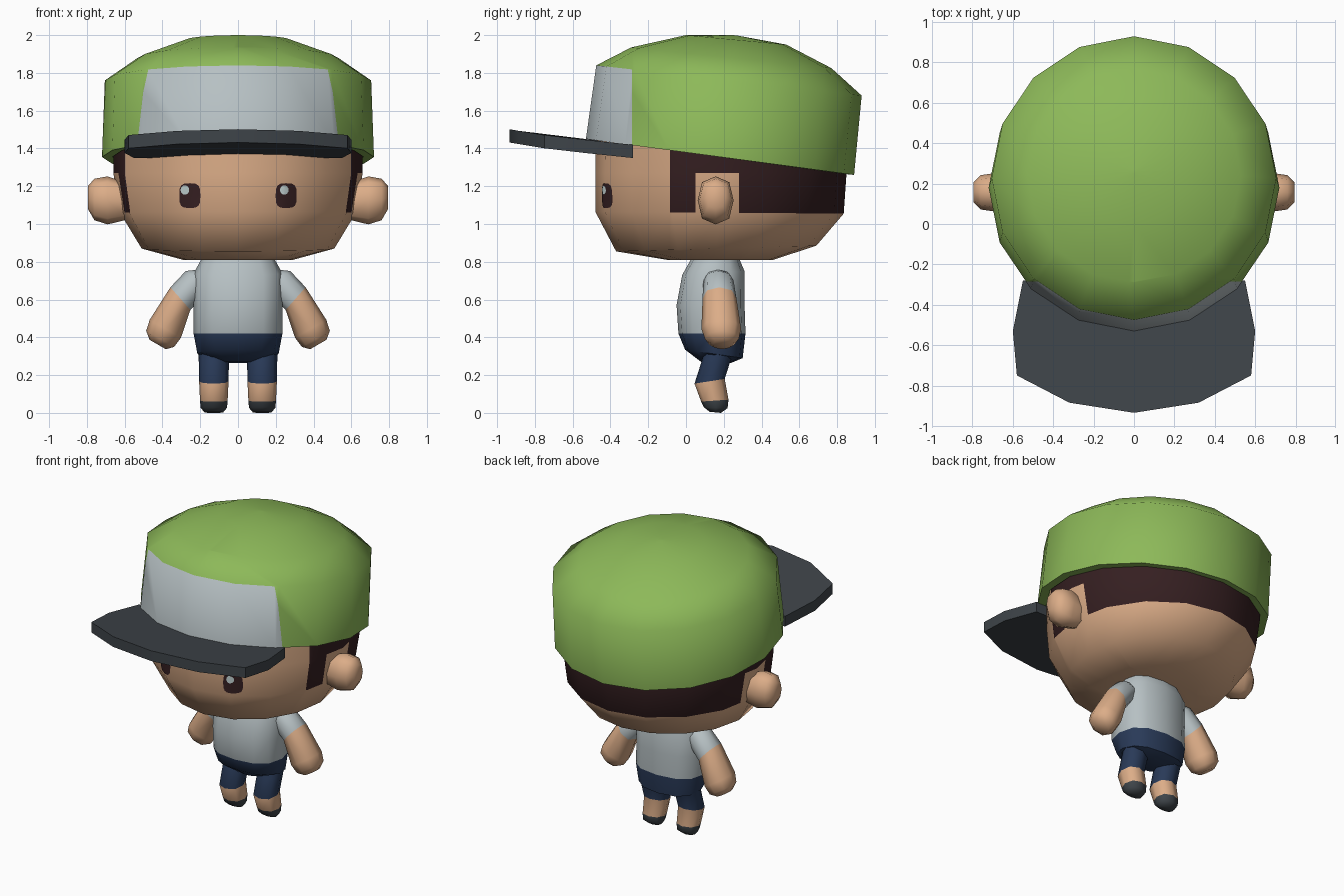
import bpy, bmesh, math
from mathutils import Vector
from mathutils.bvhtree import BVHTree

if "Cube" in bpy.data.objects:
    bpy.data.objects.remove(bpy.data.objects["Cube"])


def colour(name, hexcode):
    """Material from an sRGB hex colour, stored as linear."""
    m = bpy.data.materials.new(name)
    lin = []
    for i in (0, 2, 4):
        c = int(hexcode[i:i + 2], 16) / 255
        lin.append(c / 12.92 if c <= 0.04045 else ((c + 0.055) / 1.055) ** 2.4)
    m.diffuse_color = (*lin, 1)
    m.use_nodes = True
    m.node_tree.nodes["Principled BSDF"].inputs["Base Color"].default_value = m.diffuse_color
    return m


SKIN = colour("skin", "DCAD88")
HAIR = colour("dark brown hair", "351F21")
GREEN = colour("green cloth", "8DB959")
GREY = colour("pale grey cloth", "B6C0C3")
DARK = colour("charcoal", "3E4449")
NAVY = colour("navy cloth", "293A58")
GLINT = colour("eye glint", "C4D4D4")


def ring(c, u, v, n=16, p=1.0):
    """Super-ellipse ring; first point lies at c + v."""
    pts = []
    for k in range(n):
        a = 2 * math.pi * k / n
        s, t = math.sin(a), math.cos(a)
        s = math.copysign(abs(s) ** p, s)
        t = math.copysign(abs(t) ** p, t)
        pts.append(Vector(c) + Vector(u) * s + Vector(v) * t)
    return pts


def level(rx, front, back, n=16, p=1.0, x=0):
    """Ring spanning from front (y, z) to back (y, z)."""
    (y0, z0), (y1, z1) = front, back
    return ring((x, (y0 + y1) / 2, (z0 + z1) / 2), (rx, 0, 0),
                (0, (y0 - y1) / 2, (z0 - z1) / 2), n, p)


def finish(name, bm, mats, rule=None, cuts=(), angle=50):
    for co, no in cuts:
        bmesh.ops.bisect_plane(bm, geom=bm.verts[:] + bm.edges[:] + bm.faces[:],
                               dist=1e-5, plane_co=co, plane_no=no)
    if rule:
        for f in bm.faces:
            f.material_index = rule(f.calc_center_median())
    me = bpy.data.meshes.new(name)
    bm.to_mesh(me)
    bm.free()
    for m in mats:
        me.materials.append(m)
    for f in me.polygons:
        f.use_smooth = True
    me.set_sharp_from_angle(angle=math.radians(angle))
    ob = bpy.data.objects.new(name, me)
    bpy.context.collection.objects.link(ob)
    return ob


def loft(name, rings, mats, rule=None, cuts=(), angle=50, caps=(True, True)):
    bm = bmesh.new()
    vs = [[bm.verts.new(p) for p in r] for r in rings]
    n = len(rings[0])
    for a, b in zip(vs, vs[1:]):
        for k in range(n):
            bm.faces.new((a[k], a[(k + 1) % n], b[(k + 1) % n], b[k]))
    for cap, r in zip(caps, (vs[0], vs[-1])):
        if cap:
            bm.faces.new(r)
    bmesh.ops.recalc_face_normals(bm, faces=bm.faces[:])
    return finish(name, bm, mats, rule, cuts, angle)


# Head, with hair cut into the sides and back and a notch round each ear
def is_hair(c):
    notch = 0.05 < c.y < 0.28 and c.z < 1.27
    return int(c.z > 1.065 and c.y > -0.085 and not notch)


Z, Y = (0, 0, 1), (0, 1, 0)
head = loft("head", [
    level(0.29, (-0.10, 0.81), (0.46, 0.81)),
    level(0.51, (-0.37, 0.855), (0.69, 0.885)),
    level(0.625, (-0.48, 1.065), (0.835, 1.055)),
    level(0.66, (-0.48, 1.27), (0.85, 1.27)),
    level(0.66, (-0.475, 1.50), (0.85, 1.50))],
    [SKIN, HAIR], is_hair,
    [((0, 0, 1.27), Z), ((0, -0.085, 0), (0, 1, -0.1 * 0)),
     ((0, 0.05, 0), Y), ((0, 0.28, 0), Y)], angle=60)

# Eyes: thin plates laid on the face, each with a glint
probe = bmesh.new()
probe.from_mesh(head.data)
tree = BVHTree.FromBMesh(probe)


def face_plate(name, cx, cz, rx, rz, lift, mat, p):
    bm = bmesh.new()

    def put(x, z):
        hit = tree.ray_cast(Vector((x, -2, z)), Vector((0, 1, 0)))[0]
        return bm.verts.new((x, hit.y - lift, z))
    mid = put(cx, cz)
    rim = [put(q.x, q.z) for q in ring((cx, 0, cz), (rx, 0, 0), (0, 0, rz), 16, p)]
    for k in range(16):
        bm.faces.new((mid, rim[k - 1], rim[k]))
    bmesh.ops.recalc_face_normals(bm, faces=bm.faces[:])
    if sum(f.normal.y for f in bm.faces) > 0:
        bmesh.ops.reverse_faces(bm, faces=bm.faces[:])
    finish(name, bm, [mat])


for side, label in ((-1, "left"), (1, "right")):
    face_plate(label + "_eye", side * 0.255, 1.15, 0.056, 0.066, 0.005, HAIR, 0.6)
    face_plate(label + "_eye_glint", side * 0.263 - 0.018, 1.18, 0.023, 0.025, 0.009, GLINT, 1)
probe.free()

# Cap crown: tilted rings, grey front panel cut into the wall
loft("cap_crown", [
    level(0.64, (-0.46, 1.50), (0.82, 1.34)),
    level(0.665, (-0.48, 1.445), (0.84, 1.265)),
    level(0.72, (-0.53, 1.45), (0.89, 1.26)),
    level(0.705, (-0.475, 1.84), (0.93, 1.68)),
    level(0.53, (-0.29, 1.935), (0.77, 1.825)),
    level(0.275, (0.0, 2.0), (0.53, 1.95)),
    level(0.01, (0.25, 2.0), (0.27, 1.998))],
    [GREEN, GREY],
    lambda c: int(c.y < -0.285 and c.z < 1.825 - 0.11 * (c.y + 0.29) - 0.06),
    [((0, -0.285, 0), Y)], angle=62, caps=(False, True))

# Cap brim: flat outline with a slight tilt
half = [(0, -0.935), (0.32, -0.885), (0.58, -0.75), (0.60, -0.53), (0.55, -0.28)]
outline = half + [(-x, y) for x, y in reversed(half[1:])]
top = [Vector((x, y, 1.397 - 0.112 * y - 0.03 * x * x)) for x, y in outline]
loft("cap_brim", [top, [p - Vector((0, 0, 0.07)) for p in top]], [DARK], angle=40)

# Torso: shirt above, shorts below
loft("torso", [
    level(0.10, (0.08, 0.27), (0.24, 0.265), 12),
    level(0.215, (-0.005, 0.335), (0.30, 0.29), 12, 0.8),
    level(0.235, (-0.04, 0.42), (0.315, 0.42), 12, 0.8),
    level(0.235, (-0.05, 0.57), (0.31, 0.57), 12, 0.8),
    level(0.235, (-0.02, 0.73), (0.31, 0.75), 12, 0.8),
    level(0.19, (0.03, 0.82), (0.28, 0.82), 12, 0.8)],
    [NAVY, GREY], lambda c: int(c.z > 0.42))

for s, label in ((-1, "left"), (1, "right")):
    # Ears: swept sideways out of the head
    loft(label + "_ear", [
        ring((s * x, 0.157, z), (0, ry, 0), (0, 0, rz), 8, 0.8)
        for x, z, ry, rz in ((0.60, 1.12, 0.08, 0.10), (0.69, 1.125, 0.095, 0.127),
                             (0.76, 1.13, 0.085, 0.11), (0.795, 1.14, 0.05, 0.06))],
        [SKIN], angle=70)

    # Arms: sleeve at the shoulder, then bare forearm to a blunt fist
    path = [(0.175, 0.735, 0.04, 0.05), (0.215, 0.70, 0.08, 0.08),
            (0.305, 0.605, 0.08, 0.09), (0.385, 0.445, 0.095, 0.105),
            (0.412, 0.392, 0.085, 0.09), (0.425, 0.362, 0.05, 0.05)]
    dirs = [(0.6, -0.8), (0.64, -0.77), (0.75, -0.66), (0.5, -0.87), (0.5, -0.87), (0.5, -0.87)]
    rings = []
    for (x, z, a, b), (dx, dz) in zip(path, dirs):
        y = 0.17 + 0.02 * (0.735 - z) / 0.35
        rings.append(ring((s * x, y, z), (-s * dz * a, 0, dx * a), (0, -b, 0), 8, 0.9))
    loft(label + "_arm", rings, [SKIN, GREY],
         lambda c: int(abs(c.x) * 0.75 - c.z * 0.66 < 0.305 * 0.75 - 0.605 * 0.66 - 0.01), angle=65)

    # Legs: shorts, bent shin and shoe
    loft(label + "_leg", [
        level(r, f, b, 8, 0.85, s * 0.128) for r, f, b in (
            (0.05, (0.125, 0.006), (0.185, 0.0)),
            (0.07, (0.095, 0.03), (0.22, 0.025)),
            (0.073, (0.08, 0.06), (0.225, 0.07)),
            (0.078, (0.045, 0.155), (0.205, 0.18)),
            (0.08, (0.085, 0.28), (0.24, 0.29)),
            (0.08, (0.10, 0.37), (0.26, 0.37)))],
        [DARK, SKIN, NAVY],
        lambda c: 0 if c.z < 0.06 else 1 if c.z < 0.165 else 2, angle=65)
